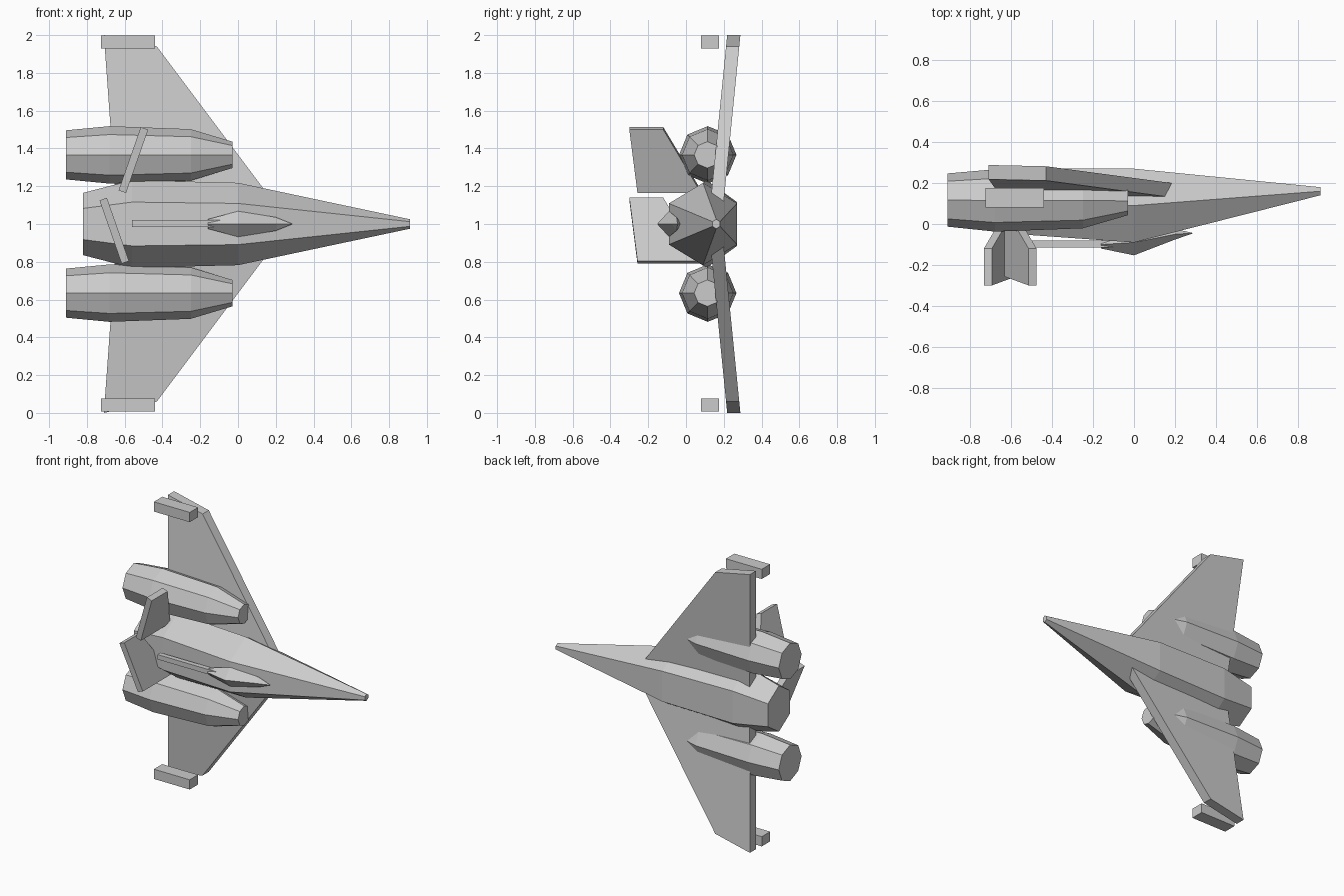
import bpy, bmesh
from math import sin, cos, tau

cube = bpy.data.objects.get("Cube")
if cube:
    bpy.data.objects.remove(cube, do_unlink=True)

grey = bpy.data.materials.new("hull_grey")
grey.use_nodes = True
colour = (0.6, 0.6, 0.6, 1)
grey.diffuse_color = colour
grey.node_tree.nodes["Principled BSDF"].inputs["Base Color"].default_value = colour

MID = 1.0  # height of the craft's centreline


def finish(name, bm):
    bmesh.ops.recalc_face_normals(bm, faces=bm.faces)
    mesh = bpy.data.meshes.new(name)
    bm.to_mesh(mesh)
    bm.free()
    mesh.materials.append(grey)
    obj = bpy.data.objects.new(name, mesh)
    bpy.context.collection.objects.link(obj)
    return obj


def loft(name, sides, z, stations):
    """Faceted body along x; each station is (x, centre y, y radius, z radius)."""
    bm = bmesh.new()
    rings = []
    for x, y, ry, rz in stations:
        angles = [tau * k / sides for k in range(sides)]
        rings.append([bm.verts.new((x, y + ry * sin(a), z + rz * cos(a))) for a in angles])
    for a, b in zip(rings, rings[1:]):
        for k in range(sides):
            j = (k + 1) % sides
            bm.faces.new((a[k], a[j], b[j], b[k]))
    bm.faces.new(rings[0])
    bm.faces.new(rings[-1])
    return finish(name, bm)


def slab(name, outline, offset):
    """Flat plate from an outline, thickened along an offset vector."""
    bm = bmesh.new()
    face = bm.faces.new([bm.verts.new(p) for p in outline])
    new = bmesh.ops.extrude_face_region(bm, geom=[face])["geom"]
    moved = [v for v in new if isinstance(v, bmesh.types.BMVert)]
    bmesh.ops.translate(bm, verts=moved, vec=offset)
    return finish(name, bm)


def box(name, lo, hi):
    outline = [(lo[0], lo[1], lo[2]), (hi[0], lo[1], lo[2]),
               (hi[0], lo[1], hi[2]), (lo[0], lo[1], hi[2])]
    return slab(name, outline, (0, hi[1] - lo[1], 0))


# Six-sided fuselage with a long nose
loft("fuselage", 6, MID, [(-0.82, 0.115, 0.145, 0.165), (-0.56, 0.11, 0.185, 0.232),
                          (0, 0.09, 0.208, 0.218), (0.91, 0.16, 0.023, 0.025)])

# Canopy and the rail behind it
loft("canopy", 4, MID, [(-0.16, -0.1, 0.02, 0.025), (0, -0.09, 0.063, 0.068),
                        (0.2, -0.05, 0.026, 0.036), (0.285, -0.045, 0.002, 0.002)])
box("canopy_rail", (-0.56, -0.115, 0.985), (-0.08, -0.08, 1.02))

for side, s in (("left", 1), ("right", -1)):
    # Eight-sided engine
    loft(side + "_engine", 8, MID + s * 0.366,
         [(-0.91, 0.117, 0.13, 0.13), (-0.68, 0.115, 0.152, 0.152),
          (-0.25, 0.115, 0.136, 0.136), (-0.03, 0.113, 0.07, 0.07)])

    # Swept wing, leaning back towards the tip
    plan = [(0.2, 0.1), (-0.43, 0.94), (-0.71, 1.0), (-0.645, 0.1)]
    slab(side + "_wing", [(x, 0.118 + 0.1 * h, MID + s * h) for x, h in plan], (0, 0.07, 0))

    # Pod floating beside the wing tip
    z = 1.964 if s > 0 else 0.042
    box(side + "_tip_pod", (-0.725, 0.08, z - 0.035), (-0.44, 0.175, z + 0.035))

    # Canted tail fin with one clipped corner
    root_x, root_z = (-0.632, 1.178) if s > 0 else (-0.616, 0.79)
    fin = [(-0.257, 0), (-0.3, 0.335), (-0.12, 0.335), (0.08, 0)]
    slab(side + "_tail_fin",
         [(root_x + s * 0.35 * h, y, root_z + h) for y, h in fin],
         (0.039, 0, -s * 0.014))
